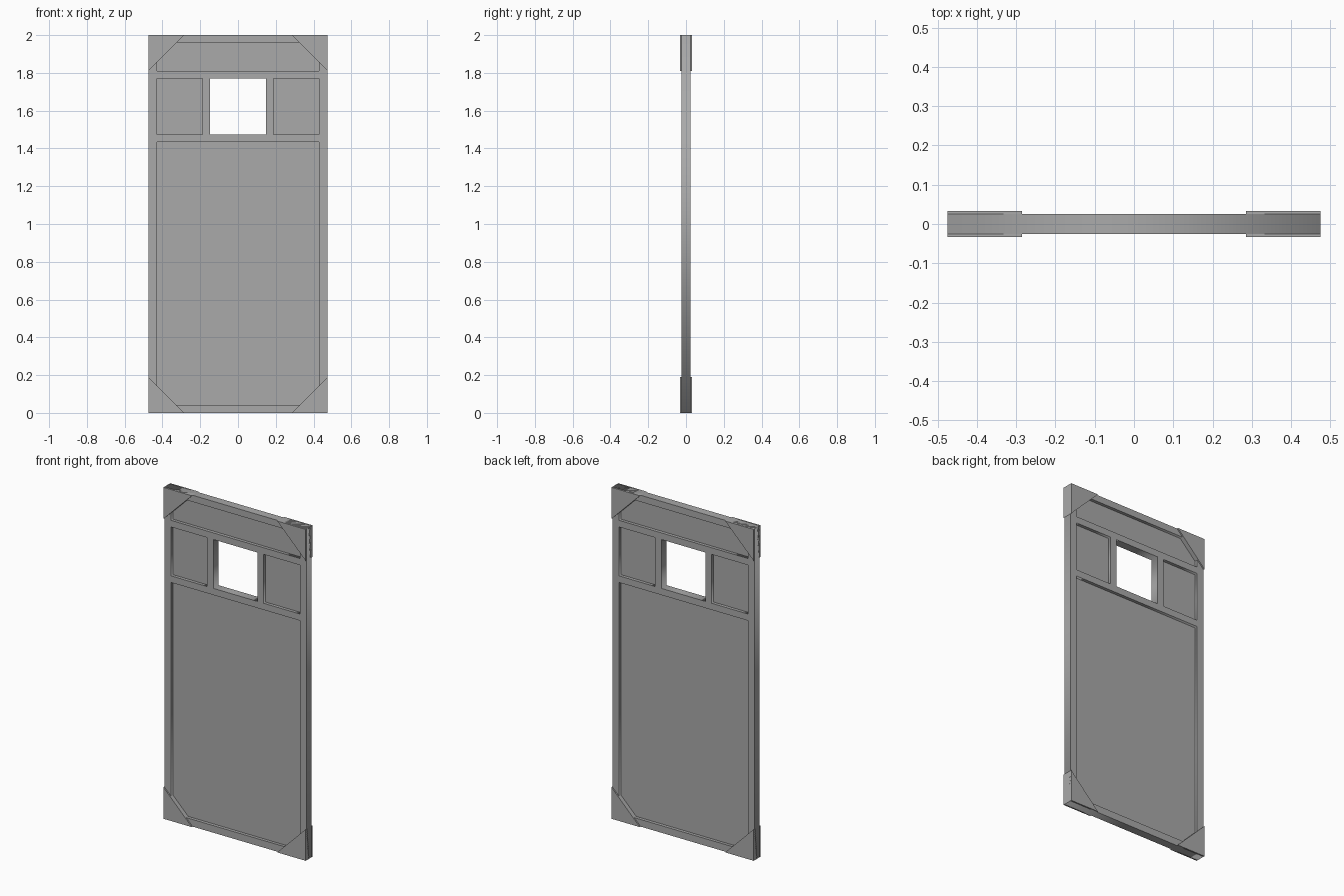
import bpy
import bmesh

cube = bpy.data.objects.get("Cube")
if cube:
    bpy.data.objects.remove(cube, do_unlink=True)

# Single flat grey
grey = bpy.data.materials.new("door_grey")
grey.use_nodes = True
colour = (0.4, 0.4, 0.4, 1)
grey.diffuse_color = colour
grey.node_tree.nodes["Principled BSDF"].inputs["Base Color"].default_value = colour

HALF_W, HEIGHT = 0.475, 2.0
FRAME_T, PANEL_T, CORNER_T = 0.025, 0.006, 0.033   # half thicknesses
CORNER = 0.19


def rect(x0, x1, z0, z1):
    return [(x0, z0), (x1, z0), (x1, z1), (x0, z1)]


def finish(name, mesh):
    obj = bpy.data.objects.new(name, mesh)
    mesh.materials.append(grey)
    bpy.context.collection.objects.link(obj)
    return obj


def prism(name, outline, half):
    """Extrude an x-z outline evenly about y = 0."""
    bm = bmesh.new()
    face = bm.faces.new([bm.verts.new((x, -half, z)) for x, z in outline])
    ext = bmesh.ops.extrude_face_region(bm, geom=[face])
    moved = [g for g in ext["geom"] if isinstance(g, bmesh.types.BMVert)]
    bmesh.ops.translate(bm, verts=moved, vec=(0, 2 * half, 0))
    bmesh.ops.recalc_face_normals(bm, faces=bm.faces)
    mesh = bpy.data.meshes.new(name)
    bm.to_mesh(mesh)
    bm.free()
    return finish(name, mesh)


# Openings of the frame; only the window stays empty
panels = {
    "main_panel": (-0.43, 0.43, 0.043, 1.435),
    "left_small_panel": (0.188, 0.43, 1.475, 1.77),
    "right_small_panel": (-0.43, -0.188, 1.475, 1.77),
    "top_panel": (-0.43, 0.43, 1.81, 1.96),
}
window = (-0.147, 0.147, 1.475, 1.77)

# Frame: filled outline with holes, extruded
curve = bpy.data.curves.new("frame_outline", "CURVE")
curve.dimensions = "2D"
curve.fill_mode = "BOTH"
curve.extrude = FRAME_T
for box in [(-HALF_W, HALF_W, 0, HEIGHT), window, *panels.values()]:
    spline = curve.splines.new("POLY")
    spline.points.add(3)
    for point, (x, z) in zip(spline.points, rect(*box)):
        point.co = (x, z, 0, 1)
    spline.use_cyclic_u = True
frame = finish("door_frame", curve)
frame.rotation_euler.x = 1.5707963
bpy.ops.object.select_all(action="DESELECT")
frame.select_set(True)
bpy.context.view_layer.objects.active = frame
bpy.ops.object.convert(target="MESH")

# Thin recessed panels, tucked slightly into the frame
for name, (x0, x1, z0, z1) in panels.items():
    lip = 0.005
    prism(name, rect(x0 - lip, x1 + lip, z0 - lip, z1 + lip), PANEL_T)

# Raised triangular corner plates
for side, s in (("left", 1), ("right", -1)):
    for level, z, d in (("bottom", 0, 1), ("top", HEIGHT, -1)):
        outline = [(s * HALF_W, z), (s * (HALF_W - CORNER), z),
                   (s * HALF_W, z + d * CORNER)]
        prism(f"{level}_{side}_corner_plate", outline, CORNER_T)
